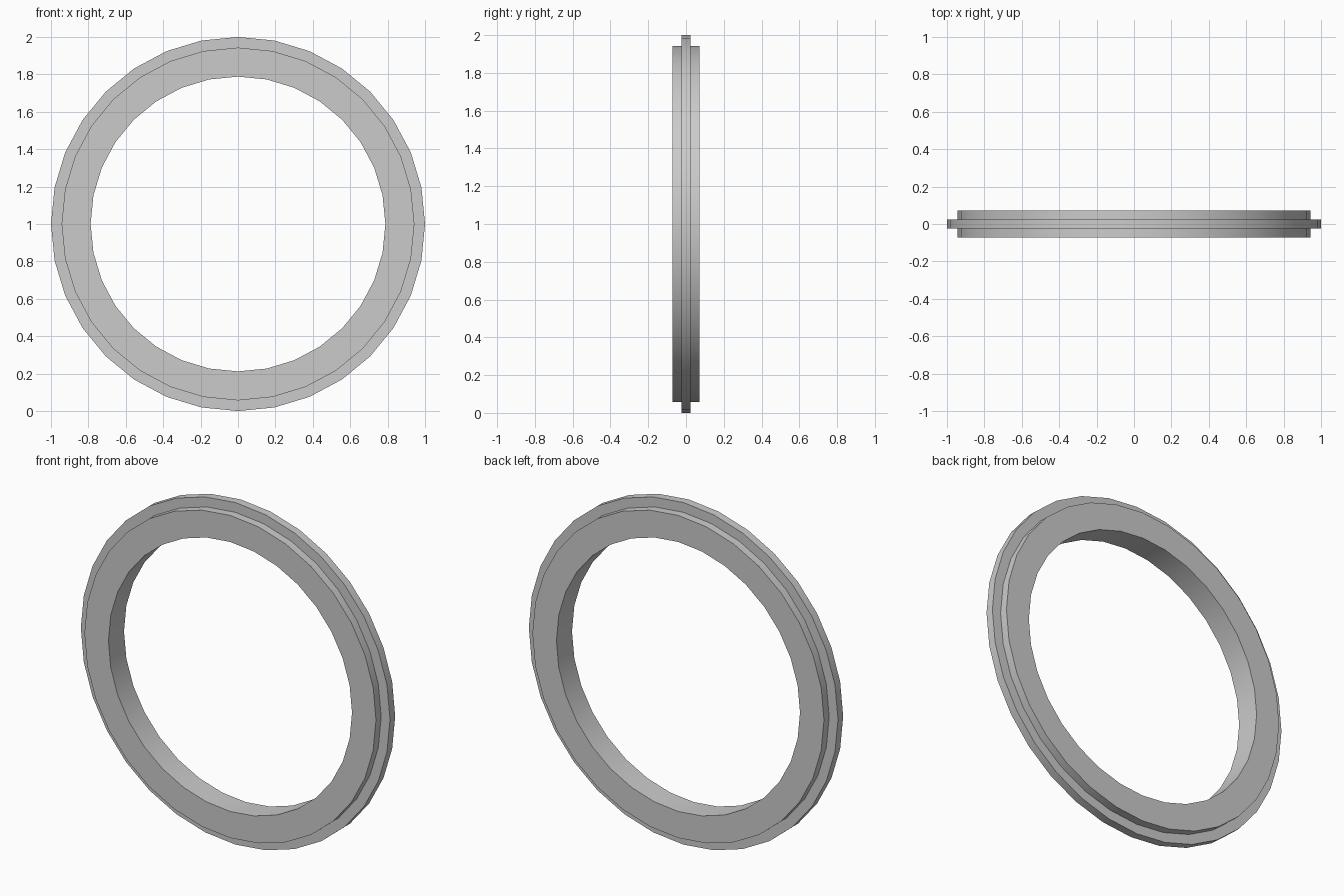
import bpy, bmesh, math

if "Cube" in bpy.data.objects:
    bpy.data.objects.remove(bpy.data.objects["Cube"])

SIDES = 32
R_OUT, R_MID, R_IN = 1.0, 0.943, 0.788
W, F = 0.072, 0.024   # half widths of body and flange

# Cross-section (radius, y): wide ring body with a thin raised centre flange
profile = [(R_IN, -W), (R_MID, -W), (R_MID, -F), (R_OUT, -F),
           (R_OUT, F), (R_MID, F), (R_MID, W), (R_IN, W)]

# Lathe the section around the y axis
bm = bmesh.new()
rings = []
for i in range(SIDES):
    a = 2 * math.pi * i / SIDES
    rings.append([bm.verts.new((r * math.cos(a), y, 1 + r * math.sin(a)))
                  for r, y in profile])
n = len(profile)
for i in range(SIDES):
    p, q = rings[i], rings[(i + 1) % SIDES]
    for j in range(n):
        k = (j + 1) % n
        bm.faces.new((p[j], p[k], q[k], q[j]))
bmesh.ops.recalc_face_normals(bm, faces=bm.faces)

mesh = bpy.data.meshes.new("flanged_ring")
bm.to_mesh(mesh)
bm.free()
ring = bpy.data.objects.new("flanged_ring", mesh)
bpy.context.collection.objects.link(ring)

# Smooth rims, sharp steps
bpy.context.view_layer.objects.active = ring
ring.select_set(True)
bpy.ops.object.shade_smooth_by_angle(angle=math.radians(30))
